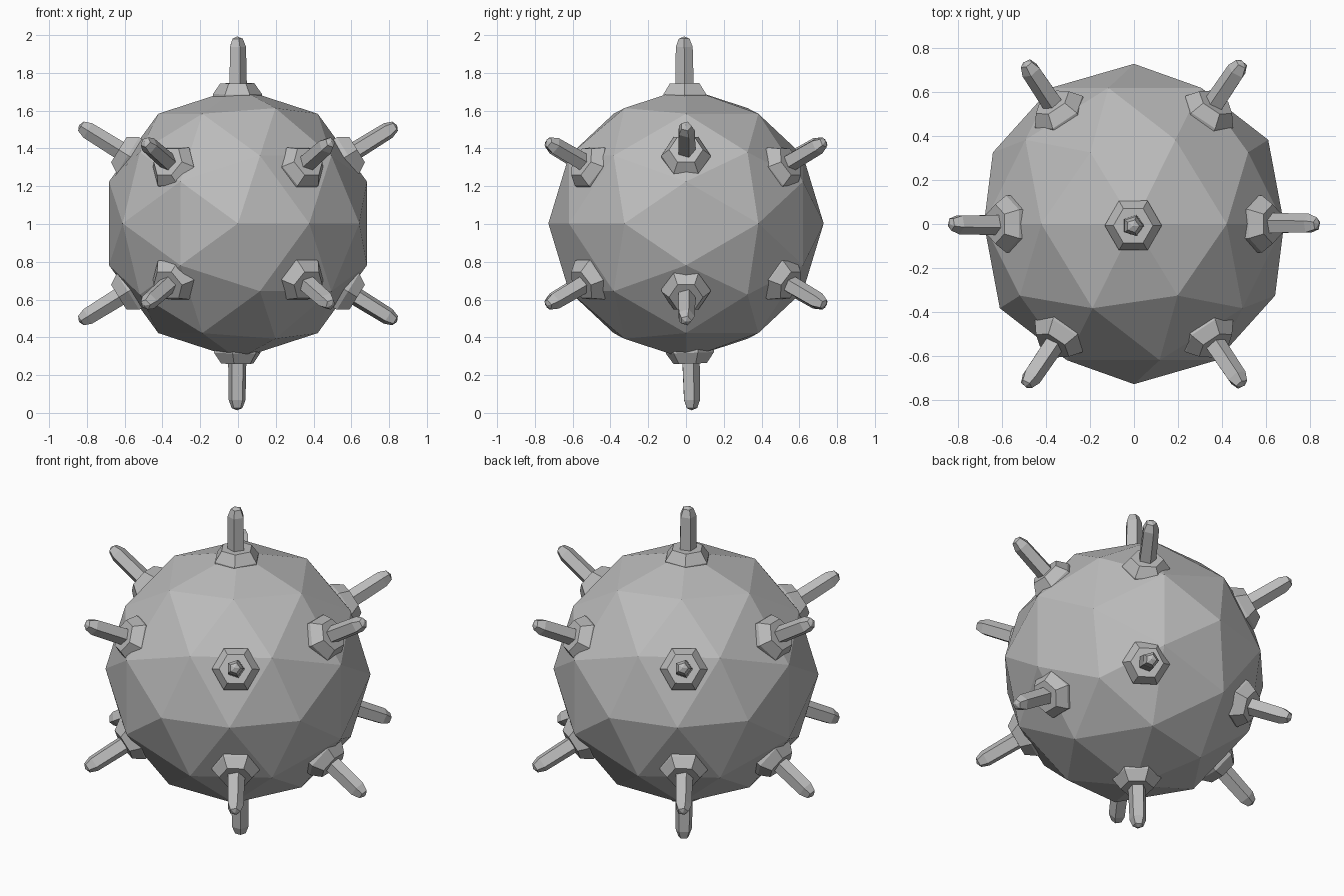
import bpy
import bmesh
import math
from mathutils import Matrix, Vector

if "Cube" in bpy.data.objects:
    bpy.data.objects.remove(bpy.data.objects["Cube"], do_unlink=True)

CENTRE = Vector((0, 0, 1.003))

metal = bpy.data.materials.new("grey_metal")
metal.use_nodes = True
grey = (0.5, 0.5, 0.5, 1)
metal.diffuse_color = grey
metal.node_tree.nodes["Principled BSDF"].inputs["Base Color"].default_value = grey


def add_object(name, bm, matrix):
    bmesh.ops.recalc_face_normals(bm, faces=bm.faces)
    mesh = bpy.data.meshes.new(name)
    bm.to_mesh(mesh)
    bm.free()
    mesh.materials.append(metal)
    obj = bpy.data.objects.new(name, mesh)
    obj.matrix_world = matrix
    bpy.context.collection.objects.link(obj)
    return obj


def lathe(name, profile, sides, matrix):
    """Faceted closed solid from (radius, height) rings."""
    bm = bmesh.new()
    rings = []
    for radius, height in profile:
        rings.append([bm.verts.new((radius * math.cos(math.tau * i / sides),
                                    radius * math.sin(math.tau * i / sides), height))
                      for i in range(sides)])
    for low, high in zip(rings, rings[1:]):
        for i in range(sides):
            j = (i + 1) % sides
            bm.faces.new((low[i], low[j], high[j], high[i]))
    bm.faces.new(rings[0])
    # Pointed end
    tip = bm.verts.new((0, 0, profile[-1][1] + 0.012))
    for i in range(sides):
        bm.faces.new((rings[-1][i], rings[-1][(i + 1) % sides], tip))
    return add_object(name, bm, matrix)


def collar(name, matrix):
    """Six-sided bevelled seat for a spike."""
    bm = bmesh.new()
    for r1, r2, z1, z2 in ((0.13, 0.13, 0.61, 0.685), (0.13, 0.09, 0.685, 0.742)):
        bmesh.ops.create_cone(bm, cap_ends=False, segments=6, radius1=r1, radius2=r2,
                              depth=z2 - z1, matrix=Matrix.Translation((0, 0, (z1 + z2) / 2))
                              @ Matrix.Rotation(math.pi / 6 * 3, 4, "Z"))
    bmesh.ops.remove_doubles(bm, verts=bm.verts, dist=0.001)
    bmesh.ops.holes_fill(bm, edges=[e for e in bm.edges if e.is_boundary], sides=6)
    return add_object(name, bm, matrix)


# Faceted ball with its poles facing front and back
bm = bmesh.new()
bmesh.ops.create_icosphere(bm, subdivisions=2, radius=0.725)
add_object("ball", bm, Matrix.Translation(CENTRE) @ Matrix.Rotation(math.pi / 2, 4, "X")
           @ Matrix.Diagonal((0.99, 0.99, 1.005, 1)))

# Spike directions: two poles and a ring of six above and below
directions = [("top", Vector((-0.005, -0.01, 1))), ("bottom", Vector((-0.005, 0.03, -1)))]
for level, up in (("upper", 1), ("lower", -1)):
    for side, sx in (("left", 1), ("right", -1)):
        directions.append((f"{level}_{side}", Vector((0.84, 0, 0.52 * up)) * 1))
        directions[-1][1].x *= sx
        for end, sy in (("front", -1), ("back", 1)):
            directions.append((f"{level}_{end}_{side}", Vector((0.49 * sx, 0.73 * sy, 0.43 * up))))

SPIKE = [(0.052, 0.65), (0.047, 0.935), (0.03, 0.978)]
for label, direction in directions:
    turn = direction.to_track_quat("Z", "Y").to_matrix().to_4x4()
    if abs(direction.z) > 0.9:
        turn = Vector((0, 0, 1)).rotation_difference(direction).to_matrix().to_4x4()
    place = Matrix.Translation(CENTRE) @ turn
    collar(f"{label}_collar", place)
    lathe(f"{label}_spike", SPIKE, 5, place)
